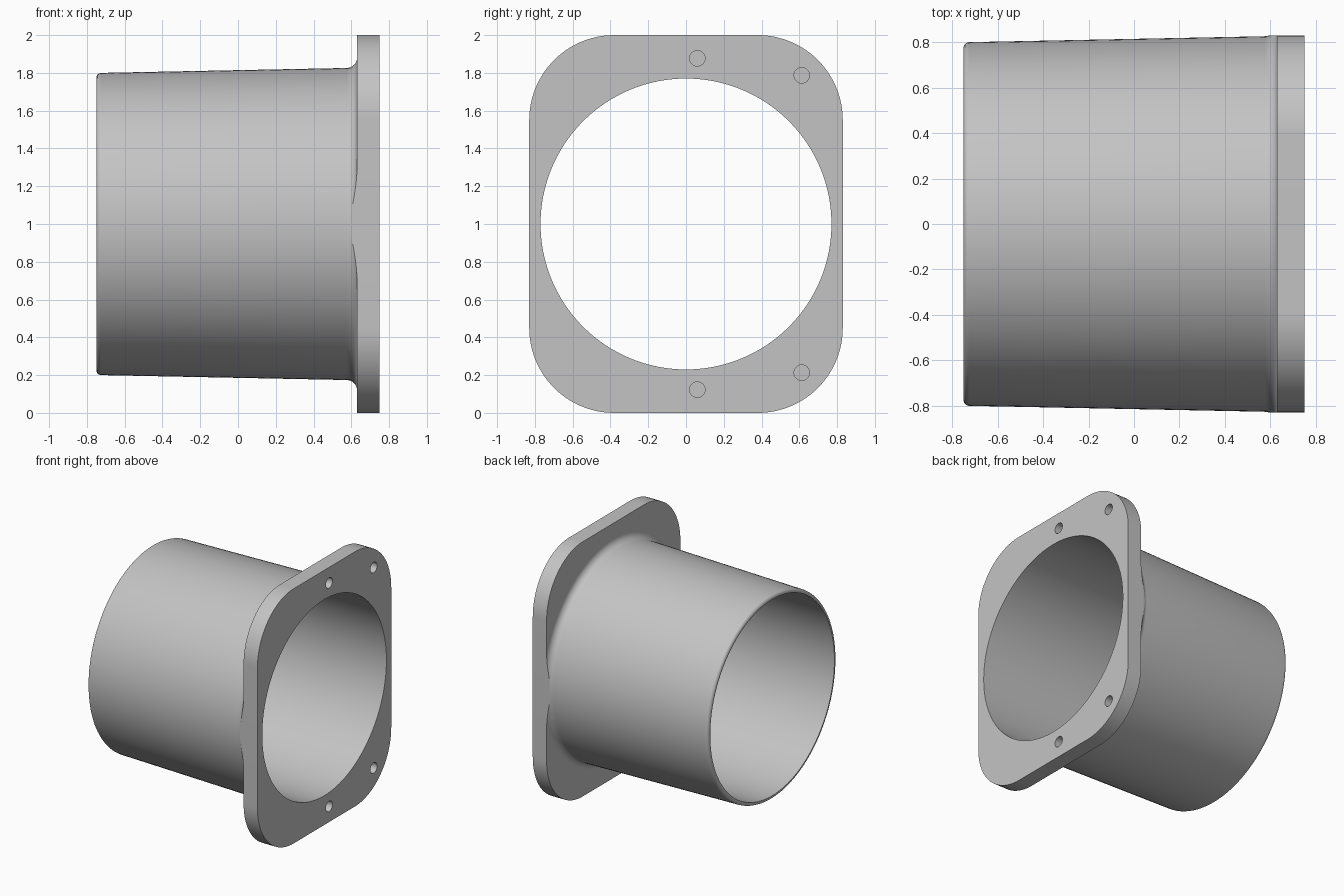
import bpy, bmesh, math
from mathutils import Matrix, Vector

SEG = 128
BORE = 0.77                     # inner radius
HALF_Y, CORNER = 0.83, 0.45     # flange half width and corner radius
BACK, FRONT = 0.63, 0.75        # flange faces along x
FILLET, LIP = 0.055, 0.025

old = bpy.data.objects.get("Cube")
if old:
    bpy.data.objects.remove(old, do_unlink=True)

grey = bpy.data.materials.new("light grey")
grey.use_nodes = True
grey.diffuse_color = (0.55, 0.55, 0.55, 1)
grey.node_tree.nodes["Principled BSDF"].inputs["Base Color"].default_value = grey.diffuse_color


def make_object(name, bm):
    bmesh.ops.recalc_face_normals(bm, faces=bm.faces)
    mesh = bpy.data.meshes.new(name)
    bm.to_mesh(mesh)
    bm.free()
    mesh.materials.append(grey)
    obj = bpy.data.objects.new(name, mesh)
    bpy.context.collection.objects.link(obj)
    return obj


def activate(obj):
    bpy.ops.object.select_all(action='DESELECT')
    obj.select_set(True)
    bpy.context.view_layer.objects.active = obj


def smooth(obj):
    activate(obj)
    bpy.ops.object.shade_smooth_by_angle(angle=math.radians(30))


def arc(cx, cy, r, start, end, steps):
    angles = [math.radians(start + (end - start) * i / steps) for i in range(steps + 1)]
    return [(cx + r * math.cos(a), cy + r * math.sin(a)) for a in angles]


def cut_cylinder(target, y, z, radius, x0, x1, segments):
    bm = bmesh.new()
    place = Matrix.Translation(((x0 + x1) / 2, y, z)) @ Matrix.Rotation(math.pi / 2, 4, 'Y')
    bmesh.ops.create_cone(bm, cap_ends=True, segments=segments, radius1=radius,
                          radius2=radius, depth=x1 - x0, matrix=place)
    cutter = make_object("hole_cutter", bm)
    cutter.hide_render = True
    mod = target.modifiers.new("hole", 'BOOLEAN')
    mod.operation, mod.solver, mod.object = 'DIFFERENCE', 'EXACT', cutter
    activate(target)
    bpy.ops.object.modifier_apply(modifier=mod.name)
    bpy.data.objects.remove(cutter, do_unlink=True)


# Flange: rounded rectangle plate with a bore and four blind screw holes
bm = bmesh.new()
outline = []
for i, (sy, sz) in enumerate([(1, 1), (-1, 1), (-1, -1), (1, -1)]):
    outline += arc(sy * (HALF_Y - CORNER), 1 + sz * (1 - CORNER), CORNER,
                   90 * i, 90 * i + 90, 24)
face = bm.faces.new([bm.verts.new((BACK, y, z)) for y, z in outline])
side = bmesh.ops.extrude_face_region(bm, geom=[face], use_keep_orig=True)
bmesh.ops.translate(bm, vec=(FRONT - BACK, 0, 0),
                    verts=[v for v in side["geom"] if isinstance(v, bmesh.types.BMVert)])
flange = make_object("flange", bm)
cut_cylinder(flange, 0, 1, BORE, BACK - 0.1, FRONT + 0.1, SEG)
for sz in (1, -1):
    for y, rise in ((0.06, 0.877), (0.613, 0.787)):
        cut_cylinder(flange, y, 1 + sz * rise, 0.041, FRONT - 0.09, FRONT + 0.1, 32)
smooth(flange)

# Tube: tapered sleeve, rounded lip at the free end, fillet against the flange
profile = [(BACK, BORE), (-FRONT, BORE)]
profile += arc(-FRONT + LIP, 0.8 - LIP, LIP, 180, 90, 6)
profile += arc(BACK - FILLET, 0.826 + FILLET, FILLET, 270, 360, 12)
bm = bmesh.new()
verts = [bm.verts.new((x, 0, r)) for x, r in profile]
edges = [bm.edges.new(pair) for pair in zip(verts, verts[1:])]
bmesh.ops.spin(bm, geom=verts + edges, cent=(0, 0, 0), axis=(1, 0, 0),
               angle=math.tau, steps=SEG, use_duplicate=False)
bmesh.ops.remove_doubles(bm, verts=bm.verts, dist=1e-5)

# Trim the fillet flush with the flange sides and close the flats
for s in (1, -1):
    cut = bmesh.ops.bisect_plane(bm, geom=bm.verts[:] + bm.edges[:] + bm.faces[:],
                                 plane_co=(0, s * HALF_Y, 0), plane_no=(0, s, 0),
                                 clear_outer=True)
    rim = [v for v in cut["geom_cut"] if isinstance(v, bmesh.types.BMVert)]
    if len(rim) > 2:
        bm.faces.new(sorted(rim, key=lambda v: v.co.z))
bmesh.ops.translate(bm, verts=bm.verts, vec=Vector((0, 0, 1)))
tube = make_object("tube", bm)
smooth(tube)
